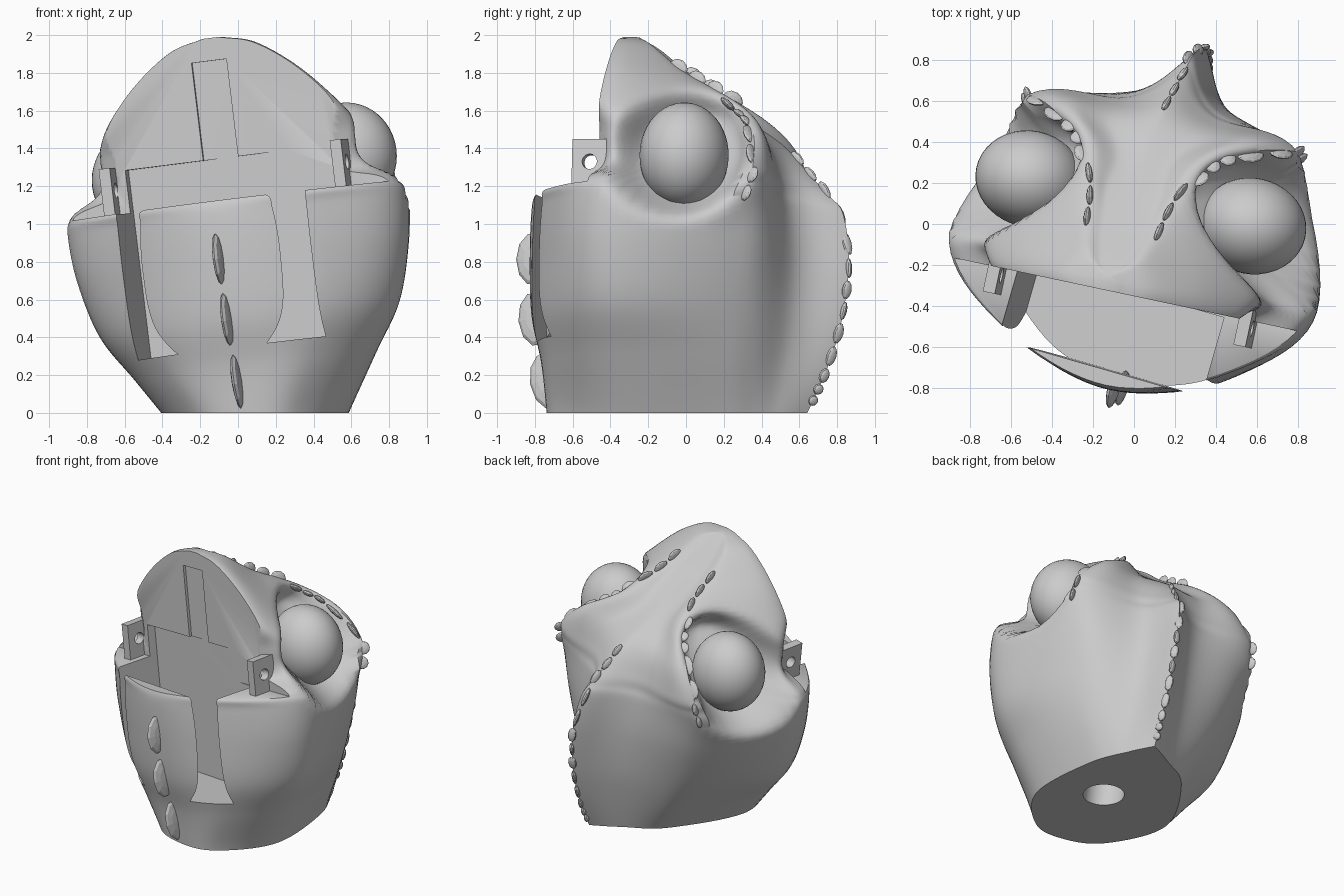
import bpy, bmesh, math
from mathutils import Vector, Matrix
from mathutils.bvhtree import BVHTree

cube = bpy.data.objects.get("Cube")
if cube:
    bpy.data.objects.remove(cube)

grey = bpy.data.materials.new("plain grey")
grey.use_nodes = True
grey.diffuse_color = (0.6, 0.6, 0.6, 1)
grey.node_tree.nodes["Principled BSDF"].inputs["Base Color"].default_value = (0.6, 0.6, 0.6, 1)

# The head is modelled symmetric, then turned and leaned as one piece
POSE = (Matrix.Translation((0.165, -0.04, 0)) @ Matrix.Rotation(math.radians(-12), 4, 'Z')
        @ Matrix.Rotation(math.radians(-7), 4, 'Y'))
EYE = Vector((0.56, 0.115, 1.305))


def make(name, bm):
    bmesh.ops.recalc_face_normals(bm, faces=bm.faces)
    mesh = bpy.data.meshes.new(name)
    bm.to_mesh(mesh)
    bm.free()
    mesh.materials.append(grey)
    ob = bpy.data.objects.new(name, mesh)
    bpy.context.collection.objects.link(ob)
    return ob


def box(name, lo, hi):
    lo, hi = Vector(lo), Vector(hi)
    bm = bmesh.new()
    bmesh.ops.create_cube(bm, size=1, matrix=Matrix.Translation((lo + hi) / 2)
                          @ Matrix.Diagonal((*(hi - lo), 1)))
    return make(name, bm)


def cylinder(name, centre, radius, depth, axis='Z'):
    turn = Matrix.Rotation(math.pi / 2, 4, 'Y') if axis == 'X' else Matrix()
    bm = bmesh.new()
    bmesh.ops.create_cone(bm, cap_ends=True, segments=32, radius1=radius, radius2=radius,
                          depth=depth, matrix=Matrix.Translation(centre) @ turn)
    return make(name, bm)


def activate(ob):
    bpy.ops.object.select_all(action='DESELECT')
    ob.select_set(True)
    bpy.context.view_layer.objects.active = ob


def cut(ob, cutter):
    mod = ob.modifiers.new("cut", 'BOOLEAN')
    mod.operation, mod.solver, mod.object = 'DIFFERENCE', 'EXACT', cutter
    activate(ob)
    bpy.ops.object.modifier_apply(modifier=mod.name)
    bpy.data.objects.remove(cutter)


def smooth(ob, angle):
    activate(ob)
    bpy.ops.object.shade_smooth_by_angle(angle=math.radians(angle))


def spline(pts, steps):
    """Catmull-Rom samples through vectors, both ends included."""
    out = []
    for i in range(len(pts) - 1):
        p1, p2 = pts[i], pts[i + 1]
        p0 = pts[i - 1] if i else 2 * p1 - p2
        p3 = pts[i + 2] if i + 2 < len(pts) else 2 * p2 - p1
        for k in range(steps):
            t = k / steps
            out.append(p1 + 0.5 * t * ((p2 - p0) + t * ((2 * p0 - 5 * p1 + 4 * p2 - p3)
                       + t * (3 * (p1 - p2) + p3 - p0))))
    return out + [pts[-1]]


# Half outlines of the head: height, front y, four (x, y) points, back y
ROWS = [
    (-.2, -.68, .22, -.6, .37, -.22, .25, .28, .12, .52, .6),
    (0, -.7, .27, -.61, .49, -.22, .34, .32, .14, .57, .71),
    (.25, -.73, .39, -.62, .65, -.22, .45, .37, .16, .62, .82),
    (.5, -.79, .5, -.64, .81, -.22, .54, .41, .17, .66, .89),
    (.8, -.81, .55, -.63, .895, -.23, .62, .45, .18, .67, .92),
    (1.05, -.81, .57, -.61, .92, -.22, .67, .47, .2, .64, .88),
    (1.14, -.79, .57, -.59, .9, -.2, .66, .49, .21, .61, .81),
    (1.23, -.75, .6, -.35, .84, -.11, .63, .51, .22, .58, .72),
    (1.42, -.64, .56, -.36, .73, -.11, .49, .47, .2, .48, .54),
    (1.6, -.56, .5, -.42, .61, -.22, .3, .32, .14, .27, .27),
    (1.8, -.5, .36, -.41, .43, -.27, .22, 0, .1, 0, 0),
    (1.95, -.42, .18, -.38, .23, -.3, .14, -.18, .06, -.19, -.19),
    (2.0, -.34, .04, -.34, .05, -.3, .03, -.27, .01, -.26, -.26),
]


def outline(row):
    z, front, *mid, back = row
    pts = [Vector((-mid[0], mid[1], z)), Vector((0, front, z))]
    pts += [Vector((mid[i], mid[i + 1], z)) for i in range(0, len(mid), 2)]
    return spline(pts + [Vector((0, back, z))], 10)[10:]


def socket(p):
    """Sink the eye socket and raise the brow rim round it."""
    dy, dz = p.y - EYE.y, p.z - EYE.z
    q = math.hypot(dy, dz)
    t = min(1, max(0, (0.4 - q) / 0.21))
    dip = 0.3 * t * t * (3 - 2 * t) * min(1, p.x / 0.4)
    rim = math.exp(-((q - 0.4) / 0.07) ** 2) * max(0, (dy + 0.3 * dz) / max(q, 0.01))
    out = Vector((0.75, 0.1, 0.3)) * 0.05 * rim * min(1, p.x / 0.3)
    return Vector((p.x - dip, p.y, p.z)) + out


def swerve(p):
    """The nape crest drifts to one side."""
    return Vector((p.x + 0.17 * max(0, p.y - 0.45), p.y, p.z))


columns = [spline(list(col), 8) for col in zip(*map(outline, ROWS))]
bm = bmesh.new()
rings = []
for level in zip(*columns):
    half = [socket(p) for p in level]
    half[0].x = half[-1].x = 0
    ring = half + [Vector((-p.x, p.y, p.z)) for p in half[-2:0:-1]]
    rings.append([bm.verts.new(swerve(p)) for p in ring])
for a, b in zip(rings, rings[1:]):
    for i in range(len(a)):
        j = (i + 1) % len(a)
        bm.faces.new((a[i], a[j], b[j], b[i]))
bm.faces.new(rings[0])
bm.faces.new(rings[-1])
head = make("head", bm)
surface = BVHTree.FromPolygons([v.co.copy() for v in head.data.vertices],
                               [tuple(p.vertices) for p in head.data.polygons])

# Open mouth, jaw cavity behind the chin plate, palate groove and neck hole
cut(head, box("mouth_cutter", (-2, -2, 1.13), (2, -.34, 3)))
cavity = box("cavity_cutter", (-.52, -.72, .35), (.52, -.315, 1.36))
cavity.data.transform(Matrix.Rotation(math.radians(-4), 4, 'Z'))
cut(head, cavity)
cut(head, box("groove_cutter", (-.12, -.5, 1.3), (.07, -.32, 1.88)))
cut(head, cylinder("neck_hole_cutter", (.04, -.04, 0), .14, .8))

# Hinge tabs with pin holes
parts = []
for side, label in ((1, "left"), (-1, "right")):
    tab = box(label + "_hinge_tab", (side * .63 - .03, -.47, 1.1), (side * .63 + .03, -.27, 1.38))
    cut(tab, cylinder("pin_cutter", (side * .63, -.375, 1.26), .04, .3, 'X'))
    parts.append(tab)

    # Domed eyes
    bm = bmesh.new()
    bmesh.ops.create_uvsphere(bm, u_segments=40, v_segments=24, radius=1,
                              matrix=Matrix.Translation((side * EYE.x, EYE.y, EYE.z))
                              @ Matrix.Diagonal((.265, .235, .28, 1)))
    eye = make(label + "_eye", bm)
    smooth(eye, 35)
    parts.append(eye)


def scale_row(name, path, count, size, thick=.016):
    """Thin rounded scales following a path on the head surface."""
    line = spline([swerve(Vector(p)) for p in path], 12)
    bm = bmesh.new()
    for k in range(count):
        f = (k + 0.5) / count * (len(line) - 1)
        i = min(int(f), len(line) - 2)
        spot, normal, _, _ = surface.find_nearest(line[i].lerp(line[i + 1], f - i))
        along = (line[i + 1] - line[i]).normalized()
        normal = (normal - along * normal.dot(along)).normalized()
        across = along.cross(normal)
        length = (line[i + 1] - line[i]).length * (len(line) - 1) / count * .44
        frame = Matrix((along * length, normal * size, across * thick)).transposed().to_4x4()
        bmesh.ops.create_uvsphere(bm, u_segments=10, v_segments=6, radius=1,
                                  matrix=Matrix.Translation(spot) @ frame)
    parts.append(make(name, bm))


brow = [(.17, -.07, 1.84), (.21, .14, 1.71), (.31, .33, 1.58), (.43, .44, 1.47),
        (.65, .51, 1.24), (.7, .47, 1.04)]
scale_row("left_brow_scales", brow, 10, .045)
scale_row("right_brow_scales", [(-x, y, z) for x, y, z in brow], 10, .045)
scale_row("back_scales", [(0, .58, 1.4), (0, .78, 1.17), (0, .92, .8), (0, .89, .5),
                          (0, .8, .2), (0, .72, .03)], 13, .03)
scale_row("throat_scales", [(0, -.81, .98), (0, -.79, .5), (0, -.7, 0)], 3, .09, .025)

# Pose everything, then trim flat at the base
for ob in [head] + parts:
    ob.data.transform(POSE)
for ob in [head] + [p for p in parts if p.name in ("throat_scales", "back_scales")]:
    cut(ob, box("base_cutter", (-2, -2, -1), (2, 2, 0)))
smooth(head, 50)
